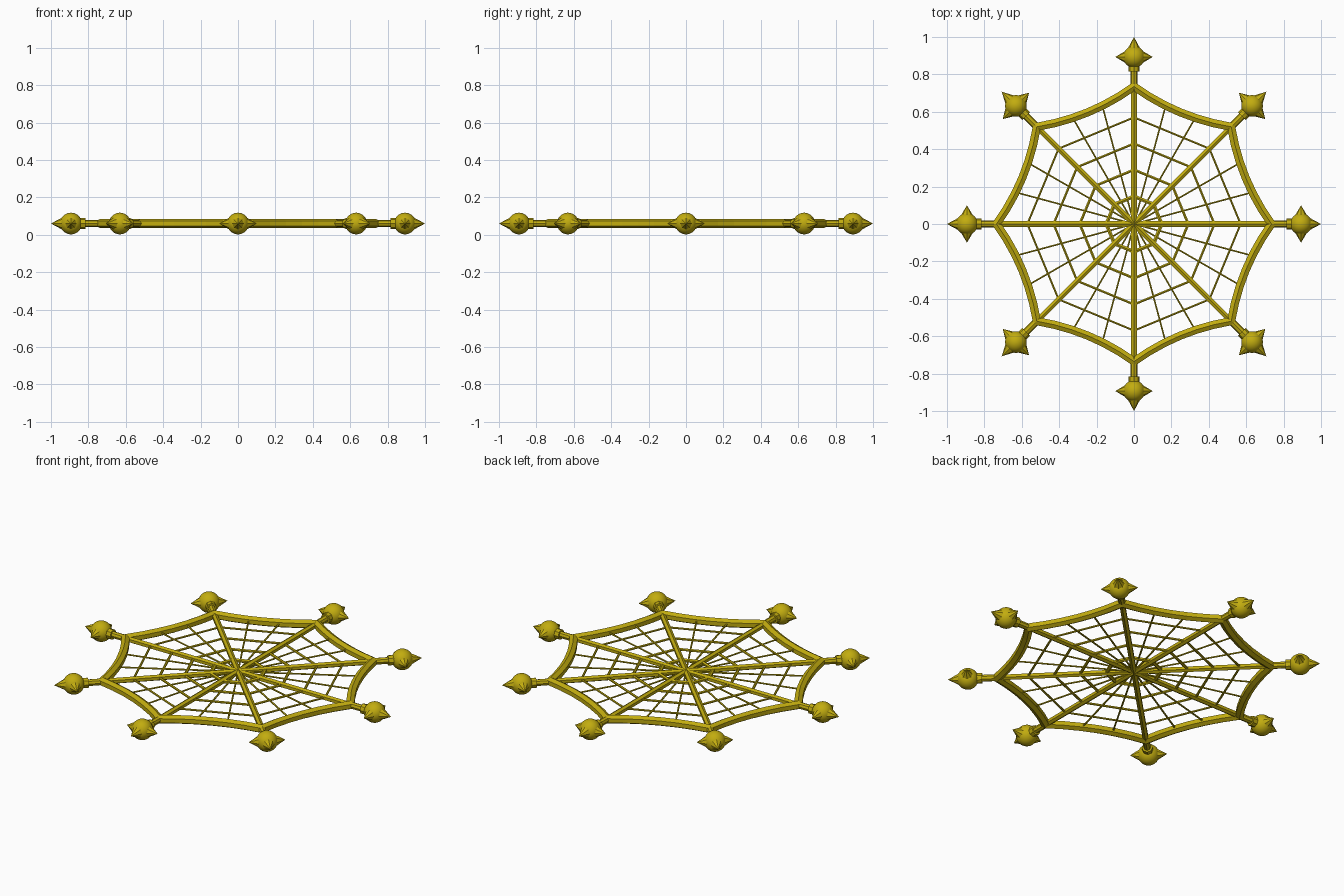
import bpy, bmesh
from math import pi, sin, cos
from mathutils import Vector, Matrix

cube = bpy.data.objects.get("Cube")
if cube:
    bpy.data.objects.remove(cube)

MID = 0.06      # height of the web plane
ARMS = 8
HUB = Vector((0, 0, MID))

gold = bpy.data.materials.new("old gold")
gold.use_nodes = True
gold.diffuse_color = (0.54, 0.415, 0.005, 1)
gold.node_tree.nodes["Principled BSDF"].inputs["Base Color"].default_value = gold.diffuse_color


def polar(r, angle):
    return Vector((r * cos(angle), r * sin(angle), MID))


def finish(name, bm, smooth=None):
    mesh = bpy.data.meshes.new(name)
    bmesh.ops.recalc_face_normals(bm, faces=bm.faces)
    bm.to_mesh(mesh)
    bm.free()
    mesh.materials.append(gold)
    obj = bpy.data.objects.new(name, mesh)
    bpy.context.collection.objects.link(obj)
    if smooth:
        bpy.ops.object.select_all(action='DESELECT')
        obj.select_set(True)
        bpy.context.view_layer.objects.active = obj
        bpy.ops.object.shade_smooth_by_angle(angle=smooth)


def tube(bm, points, radius, sides=6, closed=False):
    """Sweep a polygon with a ridge on top along a flat path, mitred at its corners."""
    n = len(points)
    rings = []
    for i, p in enumerate(points):
        before = points[i - 1] if closed or i else p
        after = points[(i + 1) % n] if closed or i < n - 1 else p
        way = (after - before).normalized()
        side = Vector((-way.y, way.x, 0))
        edge = (after - p if after != p else p - before).normalized()
        ring = []
        for k in range(sides):
            turn = pi / 2 + 2 * pi * k / sides
            ring.append(bm.verts.new(p + side * radius * cos(turn) / way.dot(edge)
                                     + Vector((0, 0, radius * sin(turn)))))
        rings.append(ring)
    for i in range(n if closed else n - 1):
        a, b = rings[i], rings[(i + 1) % n]
        for k in range(sides):
            m = (k + 1) % sides
            bm.faces.new((a[k], a[m], b[m], b[k]))
    if not closed:
        bm.faces.new(rings[0])
        bm.faces.new(rings[-1])


def spike(bm, centre, angle, start, tip, radius):
    """Faceted cone lying in the web plane, pointing along angle."""
    way = Vector((cos(angle), sin(angle), 0))
    place = (Matrix.Translation(centre + way * (start + tip) / 2)
             @ way.to_track_quat('Z', 'Y').to_matrix().to_4x4())
    bmesh.ops.create_cone(bm, cap_ends=True, segments=8, radius1=radius, radius2=0,
                          depth=tip - start, matrix=place)


# Curved outer frame
bm = bmesh.new()
path = []
STEPS = 6
for arm in range(ARMS):
    a, b = (polar(0.735, 2 * pi * (arm + k) / ARMS) for k in (0, 1))
    inward = (HUB - (a + b) / 2).normalized()
    for s in range(STEPS):
        t = s / STEPS
        path.append(a.lerp(b, t) + inward * 0.033 * 4 * t * (1 - t))
tube(bm, path, 0.025, closed=True)
finish("outer_frame", bm)

# Straight web rings
for i, (r, thick) in enumerate(((0.148, 0.011), (0.29, 0.008), (0.43, 0.007), (0.57, 0.006))):
    bm = bmesh.new()
    tube(bm, [polar(r, 2 * pi * k / ARMS) for k in range(ARMS)], thick, closed=True)
    finish(f"web_ring_{i + 1}", bm)

# Thin threads, two between each pair of arms
bm = bmesh.new()
for k in range(ARMS * 3):
    if k % 3:
        tube(bm, [HUB, polar(0.655, 2 * pi * k / (ARMS * 3))], 0.005)
finish("web_threads", bm)

# Arms: spoke, post, collar, ball and three spikes
for arm in range(ARMS):
    angle = 2 * pi * arm / ARMS
    centre = polar(0.893, angle)
    bm = bmesh.new()
    tube(bm, [HUB, polar(0.74, angle)], 0.017)
    finish(f"spoke_{arm + 1}", bm)
    bm = bmesh.new()
    tube(bm, [polar(0.72, angle), polar(0.83, angle)], 0.019, 8)
    tube(bm, [polar(0.815, angle), polar(0.855, angle)], 0.029, 8)
    finish(f"post_{arm + 1}", bm)
    bm = bmesh.new()
    bmesh.ops.create_uvsphere(bm, u_segments=24, v_segments=16, radius=0.058,
                              matrix=Matrix.Translation(centre))
    finish(f"ball_{arm + 1}", bm, 0.6)
    bm = bmesh.new()
    for turn, tip in ((0, 0.107), (pi / 2, 0.1), (-pi / 2, 0.1)):
        spike(bm, centre, angle + turn, 0.04, tip, 0.036)
    finish(f"spikes_{arm + 1}", bm)
